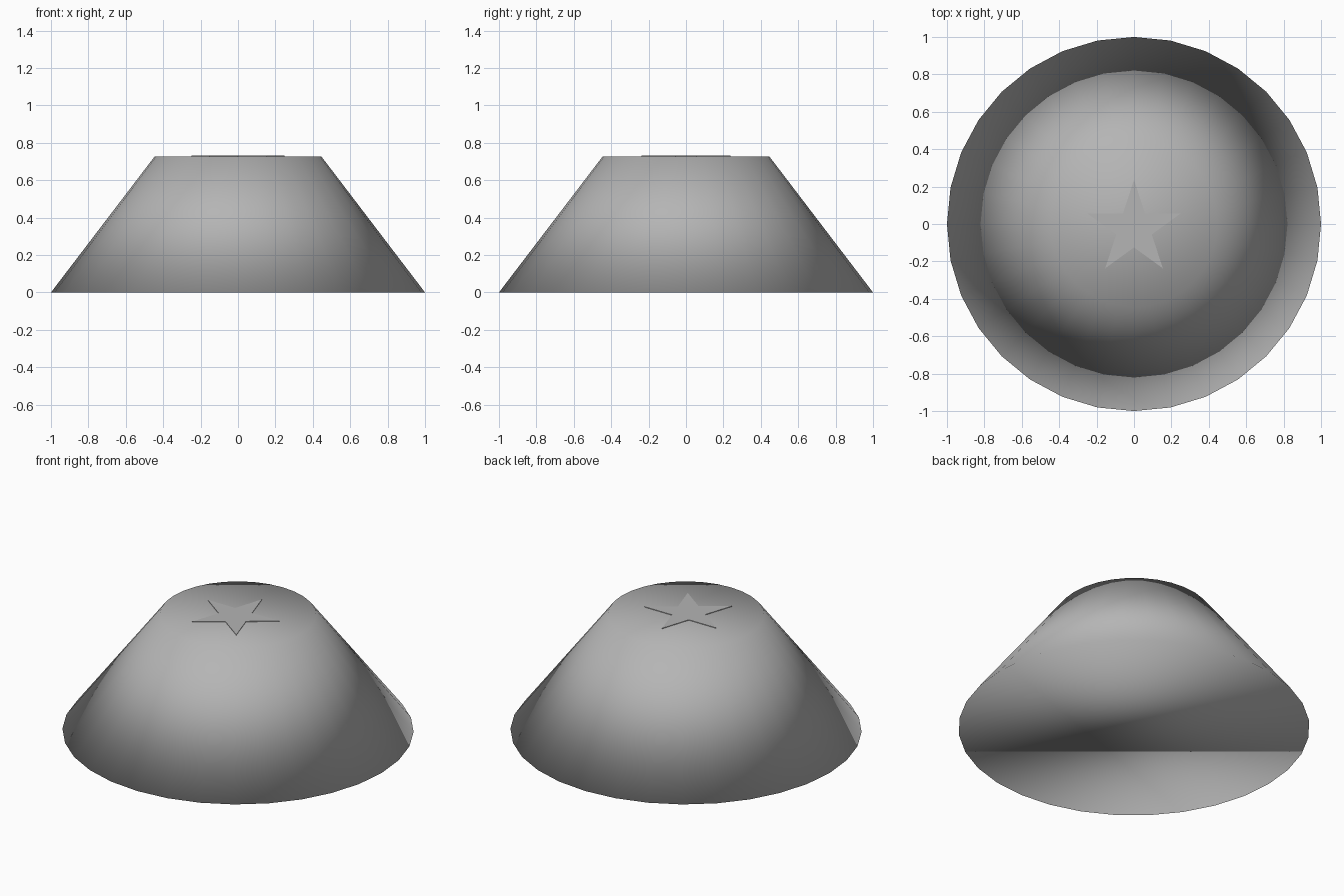
import bpy, bmesh
from math import sin, cos, pi

if "Cube" in bpy.data.objects:
    bpy.data.objects.remove(bpy.data.objects["Cube"])

grey = bpy.data.materials.new("dark_grey")
grey.diffuse_color = (0.46, 0.46, 0.46, 1)
grey.use_nodes = True
grey.node_tree.nodes["Principled BSDF"].inputs["Base Color"].default_value = grey.diffuse_color


def ring(bm, points, z):
    return [bm.verts.new((x, y, z)) for x, y in points]


def loft(name, lower, upper, z0, z1, smooth):
    """Closed solid between two outlines with the same point count."""
    bm = bmesh.new()
    a, b = ring(bm, lower, z0), ring(bm, upper, z1)
    n = len(a)
    for i in range(n):
        j = (i + 1) % n
        bm.faces.new((a[i], a[j], b[j], b[i]))
    bm.faces.new(a[::-1])
    bm.faces.new(b)
    for f in bm.faces:
        f.smooth = smooth
    mesh = bpy.data.meshes.new(name)
    bm.to_mesh(mesh)
    bm.free()
    mesh.materials.append(grey)
    obj = bpy.data.objects.new(name, mesh)
    bpy.context.collection.objects.link(obj)
    return obj


def circle(r, n=32):
    return [(r * cos(2 * pi * i / n), r * sin(2 * pi * i / n)) for i in range(n)]


def star(r, cy):
    pts = []
    for i in range(10):
        k = r if i % 2 == 0 else r * 0.382
        t = pi / 2 + i * pi / 5
        pts.append((k * cos(t), cy + k * sin(t)))
    return pts


# Tapered body, smooth shaded right across its rims
loft("tapered_body", circle(1.0), circle(0.445), 0.0, 0.728, True)

# Thin raised five-pointed star on the flat top
outline = star(0.262, -0.025)
loft("top_star", outline, outline, 0.72, 0.7315, False)
